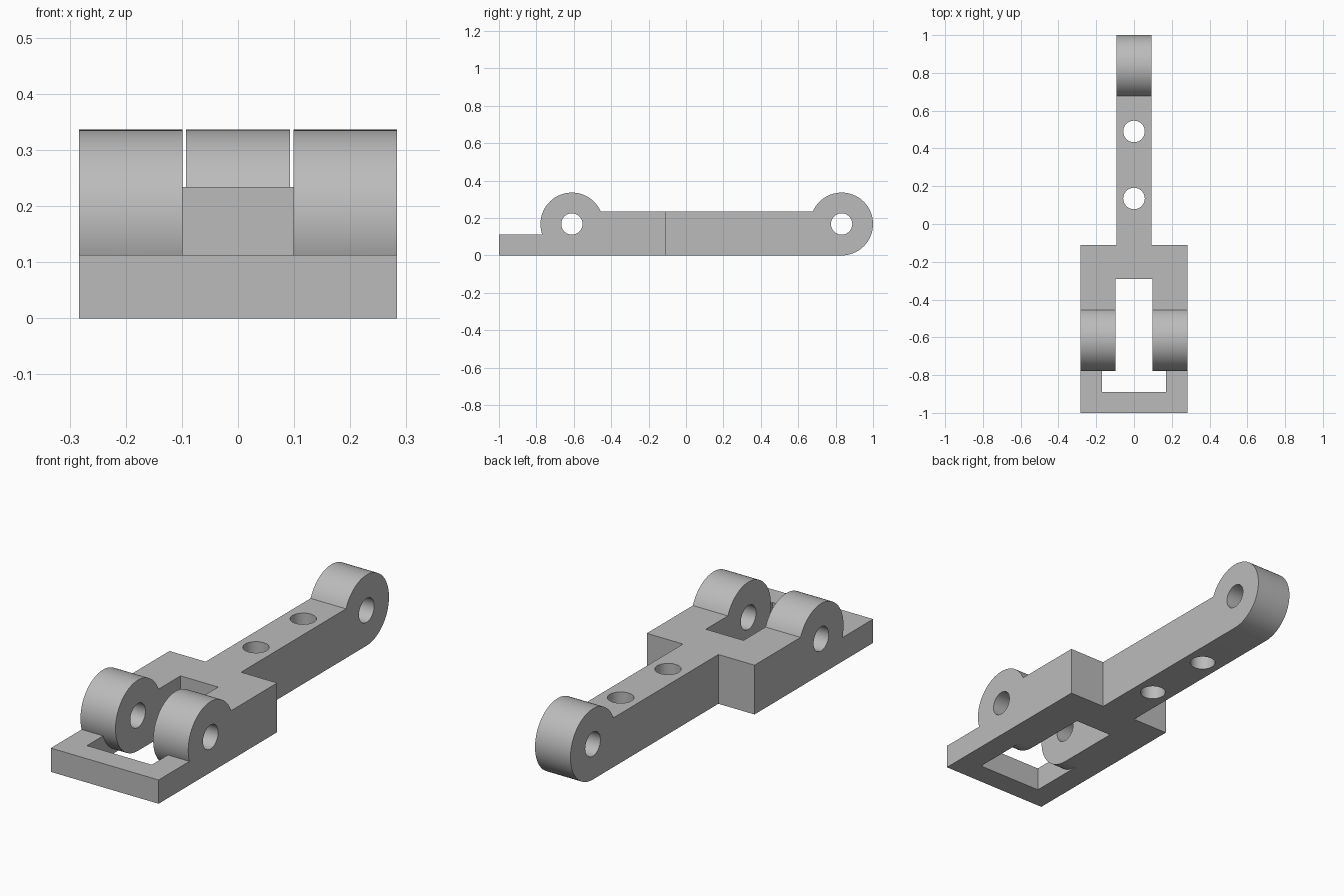
import bpy, bmesh
from math import sin, cos, asin, pi
from mathutils import Matrix

cube = bpy.data.objects.get("Cube")
if cube:
    bpy.data.objects.remove(cube, do_unlink=True)

# Main dimensions
HALF_W, ARM_HALF, SLOT_HALF, WINDOW_HALF = 0.283, 0.093, 0.099, 0.17
BAR_TOP, PLATE_TOP = 0.234, 0.113
R, HOLE_R = 0.168, 0.057
FRONT_Y, BACK_Y, STEP_Y = -0.61, 0.832, -0.11

grey = bpy.data.materials.new("plain_grey")
grey.use_nodes = True
colour = (0.5, 0.5, 0.5, 1)
grey.diffuse_color = colour
grey.node_tree.nodes["Principled BSDF"].inputs["Base Color"].default_value = colour


def link(name, bm):
    bmesh.ops.recalc_face_normals(bm, faces=bm.faces)
    mesh = bpy.data.meshes.new(name)
    bm.to_mesh(mesh)
    bm.free()
    mesh.materials.append(grey)
    obj = bpy.data.objects.new(name, mesh)
    bpy.context.collection.objects.link(obj)
    return obj


def prism(name, profile, half):
    """Extrude a (y, z) profile across x."""
    bm = bmesh.new()
    face = bm.faces.new([bm.verts.new((-half, y, z)) for y, z in profile])
    out = bmesh.ops.extrude_face_region(bm, geom=[face])["geom"]
    bmesh.ops.translate(bm, vec=(2 * half, 0, 0),
                        verts=[v for v in out if isinstance(v, bmesh.types.BMVert)])
    return link(name, bm)


def box(name, x0, x1, y0, y1):
    bm = bmesh.new()
    bmesh.ops.create_cube(bm, size=1)
    bmesh.ops.scale(bm, vec=(x1 - x0, y1 - y0, 2), verts=bm.verts)
    bmesh.ops.translate(bm, vec=((x0 + x1) / 2, (y0 + y1) / 2, 0), verts=bm.verts)
    return link(name, bm)


def drill(name, y, z, axis):
    bm = bmesh.new()
    turn = Matrix.Rotation(pi / 2, 4, 'Y') if axis == 'X' else Matrix()
    bmesh.ops.create_cone(bm, cap_ends=True, segments=48, radius1=HOLE_R,
                          radius2=HOLE_R, depth=2,
                          matrix=Matrix.Translation((0, y, z)) @ turn)
    return link(name, bm)


def arc(cy, a0, a1, n):
    return [(cy + R * cos(a0 + (a1 - a0) * i / n), R + R * sin(a0 + (a1 - a0) * i / n))
            for i in range(n + 1)]


# Side outline: plate, front knuckle, bar and rounded back knuckle
a_bar = asin((BAR_TOP - R) / R)
a_plate = pi + asin((R - PLATE_TOP) / R)
outline = [(-1, 0)]
outline += arc(BACK_Y, -pi / 2, pi - a_bar, 48)
outline += arc(FRONT_Y, a_bar, a_plate, 40)
outline += [(-1, PLATE_TOP)]
link_body = prism("hinge_link", outline, HALF_W)

# Window in the plate that leaves the underside of the knuckles round
window = arc(FRONT_Y, 1.5 * pi, a_plate, 20)
window += [(-0.83, 0.3), (-0.89, 0.3), (-0.89, -0.1), (FRONT_Y, -0.1)]

cutters = [
    box("arm_side_cutter_left", ARM_HALF, 1, STEP_Y, 2),
    box("arm_side_cutter_right", -1, -ARM_HALF, STEP_Y, 2),
    prism("window_cutter", window, WINDOW_HALF),
    box("slot_cutter", -SLOT_HALF, SLOT_HALF, -0.8, -0.29),
    drill("front_pin_cutter", FRONT_Y, R, 'X'),
    drill("back_pin_cutter", BACK_Y, R, 'X'),
    drill("arm_hole_cutter_front", 0.135, 0, 'Z'),
    drill("arm_hole_cutter_back", 0.49, 0, 'Z'),
]

bpy.ops.object.select_all(action='DESELECT')
bpy.context.view_layer.objects.active = link_body
link_body.select_set(True)
for cutter in cutters:
    mod = link_body.modifiers.new(cutter.name, 'BOOLEAN')
    mod.operation = 'DIFFERENCE'
    mod.solver = 'EXACT'
    mod.object = cutter
    bpy.ops.object.modifier_apply(modifier=mod.name)
    bpy.data.objects.remove(cutter, do_unlink=True)

# Smooth the round surfaces, keep the machined edges sharp
bpy.ops.object.shade_smooth_by_angle(angle=pi / 9)
